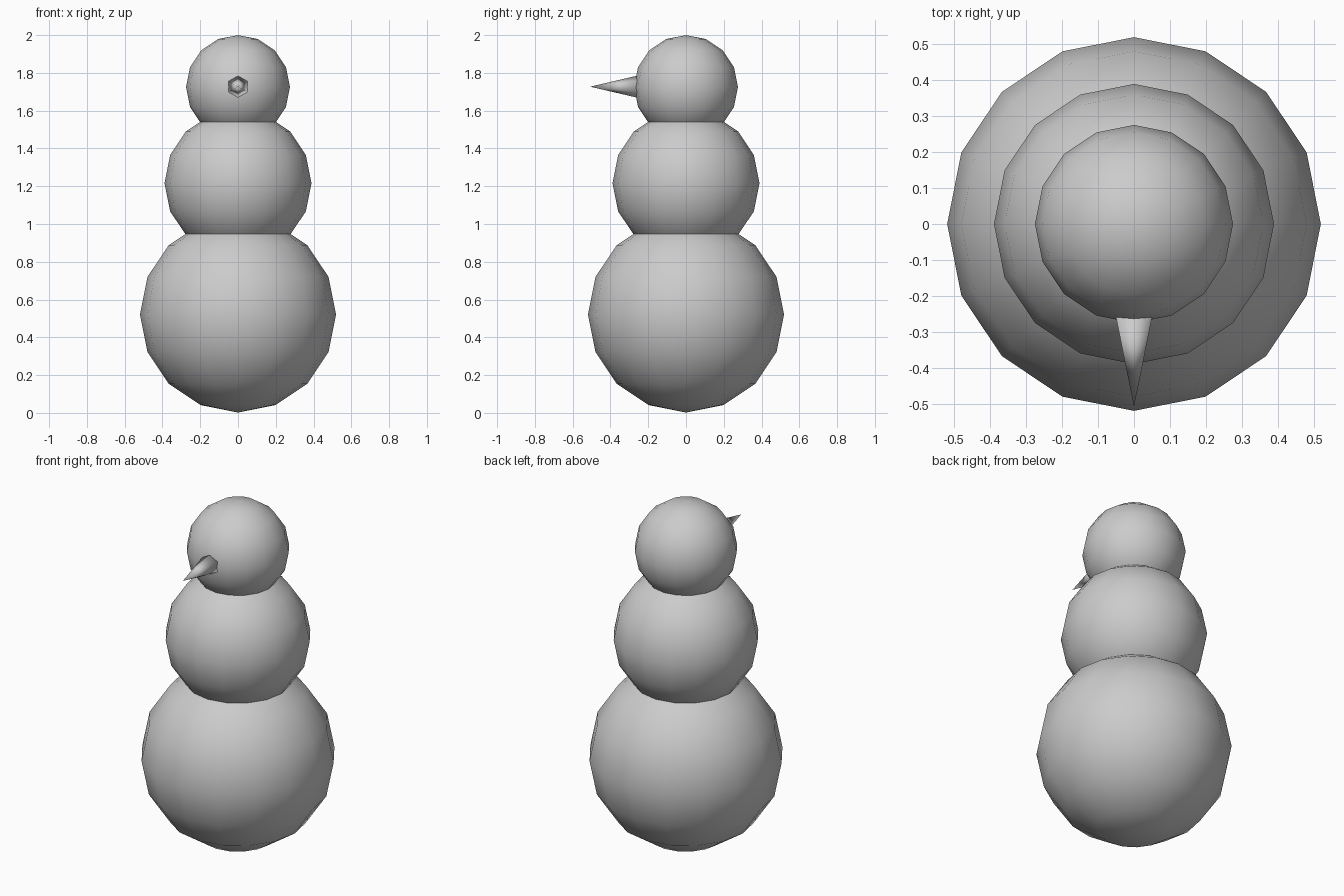
import bpy
from math import radians

if "Cube" in bpy.data.objects:
    bpy.data.objects.remove(bpy.data.objects["Cube"])


def smooth(obj, name):
    obj.name = name
    for p in obj.data.polygons:
        p.use_smooth = True


def snowball(name, radius, z):
    bpy.ops.mesh.primitive_uv_sphere_add(segments=16, ring_count=8,
                                         radius=radius, location=(0, 0, z))
    smooth(bpy.context.object, name)


# Three stacked snowballs
for name, radius, z in (("lower_body", 0.519, 0.521),
                        ("upper_body", 0.389, 1.216),
                        ("head", 0.275, 1.725)):
    snowball(name, radius, z)

# Six-sided carrot nose, pointing to the front with its base sunk in the head
tip, base = -0.508, -0.25
bpy.ops.mesh.primitive_cone_add(vertices=6, radius1=0.06, radius2=0,
                                depth=base - tip,
                                location=(0, (tip + base) / 2, 1.727),
                                rotation=(radians(90), 0, 0))
smooth(bpy.context.object, "nose")
